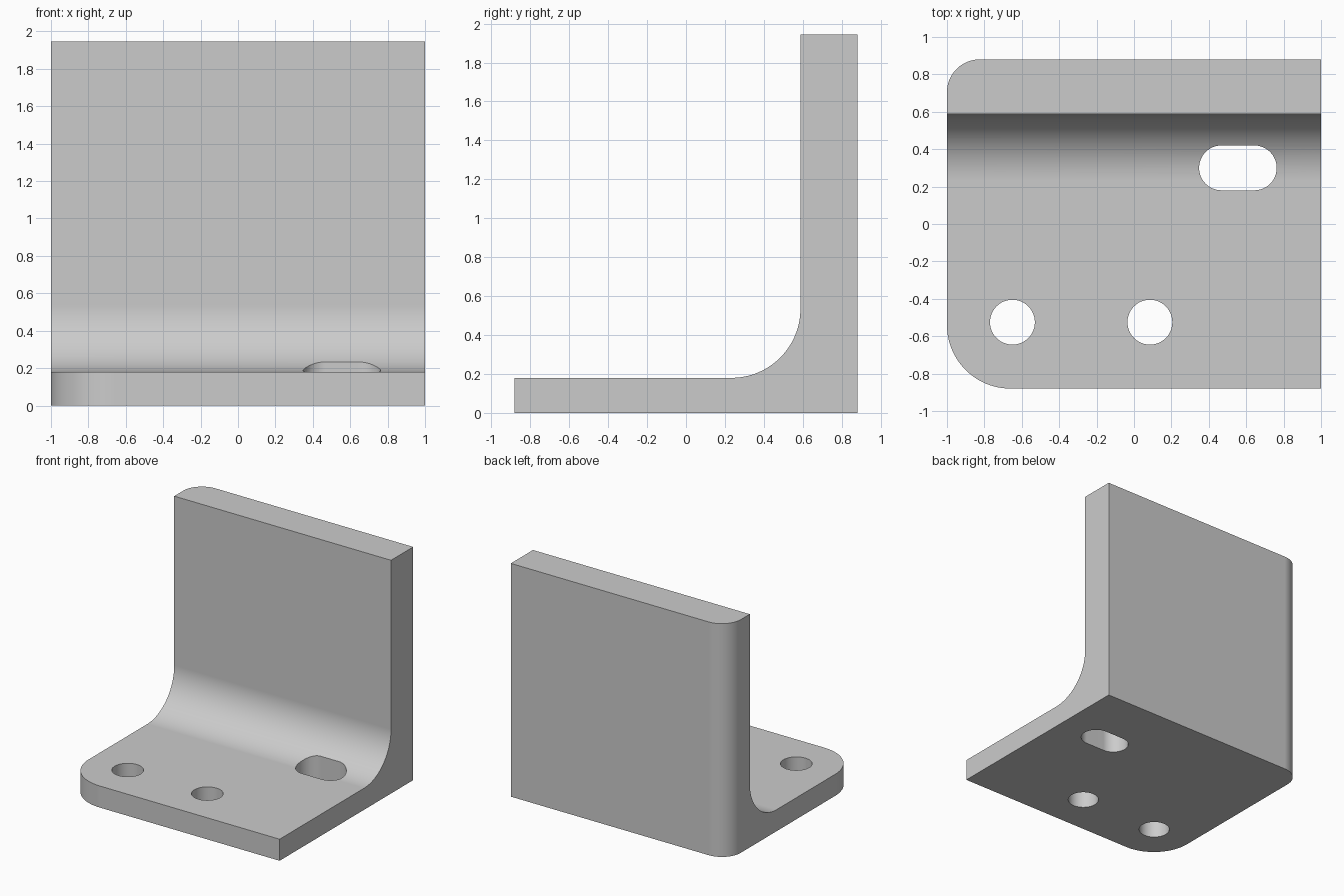
import bpy
import bmesh
from math import sin, cos, pi, radians
from mathutils import Vector

cube = bpy.data.objects.get("Cube")
if cube:
    bpy.data.objects.remove(cube, do_unlink=True)

HEIGHT, HALF_W, HALF_D = 1.945, 1.0, 0.88
BASE_TOP, WALL_FRONT, FILLET = 0.18, 0.588, 0.355
HOLE_R = 0.12

grey = bpy.data.materials.new("plain grey")
grey.use_nodes = True
colour = (0.6, 0.6, 0.6, 1)
grey.diffuse_color = colour
grey.node_tree.nodes["Principled BSDF"].inputs["Base Color"].default_value = colour


def arc(cx, cy, r, start, end, steps=24):
    """Points along an arc, angles in degrees."""
    angles = [radians(start + (end - start) * i / steps) for i in range(steps + 1)]
    return [(cx + r * cos(a), cy + r * sin(a)) for a in angles]


def prism(name, outline, place, direction):
    """Extrude a flat outline; place maps 2D points into space."""
    bm = bmesh.new()
    face = bm.faces.new([bm.verts.new(place(*p)) for p in outline])
    extruded = bmesh.ops.extrude_face_region(bm, geom=[face])["geom"]
    verts = [g for g in extruded if isinstance(g, bmesh.types.BMVert)]
    bmesh.ops.translate(bm, verts=verts, vec=Vector(direction))
    bmesh.ops.recalc_face_normals(bm, faces=bm.faces)
    mesh = bpy.data.meshes.new(name)
    bm.to_mesh(mesh)
    bm.free()
    mesh.materials.append(grey)
    obj = bpy.data.objects.new(name, mesh)
    bpy.context.collection.objects.link(obj)
    return obj


def upright(name, outline):
    """Vertical cutter passing through the full height."""
    return prism(name, outline, lambda x, y: (x, y, -0.2), (0, 0, HEIGHT + 0.4))


def slot(name, x0, x1, y):
    return upright(name, arc(x1, y, HOLE_R, -90, 90) + arc(x0, y, HOLE_R, 90, 270))


# L-shaped body with a filleted inner corner
profile = [(-HALF_D, 0), (HALF_D, 0), (HALF_D, HEIGHT), (WALL_FRONT, HEIGHT)]
profile += arc(WALL_FRONT - FILLET, BASE_TOP + FILLET, FILLET, 0, -90, 32)
profile += [(-HALF_D, BASE_TOP)]
bracket = prism("angle_bracket", profile, lambda y, z: (-HALF_W, y, z), (2 * HALF_W, 0, 0))

# Plan outline rounding the two right-hand corners, with overlap on square sides
front_r, back_r, over = 0.34, 0.175, 0.2
plan = arc(-HALF_W + back_r, HALF_D - back_r, back_r, 90, 180)
plan += arc(-HALF_W + front_r, -HALF_D + front_r, front_r, 180, 270)
plan += [(-HALF_W + front_r, -HALF_D - over), (HALF_W + over, -HALF_D - over),
         (HALF_W + over, HALF_D + over), (-HALF_W + back_r, HALF_D + over)]
cutters = [
    (upright("corner_outline", plan), 'INTERSECT'),
    (upright("right_hole", arc(-0.65, -0.525, HOLE_R, 0, 352.5, 47)), 'DIFFERENCE'),
    (upright("left_hole", arc(0.085, -0.525, HOLE_R, 0, 352.5, 47)), 'DIFFERENCE'),
    (slot("slot_hole", 0.468, 0.643, 0.3), 'DIFFERENCE'),
]

# Cut, then bake the result and discard the cutters
for cutter, operation in cutters:
    cutter.hide_render = True
    mod = bracket.modifiers.new(cutter.name, 'BOOLEAN')
    mod.operation, mod.object, mod.solver = operation, cutter, 'EXACT'
bpy.context.view_layer.update()
graph = bpy.context.evaluated_depsgraph_get()
baked = bpy.data.meshes.new_from_object(bracket.evaluated_get(graph))
bracket.modifiers.clear()
bracket.data = baked
for cutter, _ in cutters:
    bpy.data.objects.remove(cutter, do_unlink=True)

# Smooth curves, crisp edges, even flat faces
bpy.ops.object.select_all(action='DESELECT')
bracket.select_set(True)
bpy.context.view_layer.objects.active = bracket
bpy.ops.object.shade_smooth_by_angle(angle=radians(30))
weighted = bracket.modifiers.new("even_normals", 'WEIGHTED_NORMAL')
weighted.keep_sharp = True
